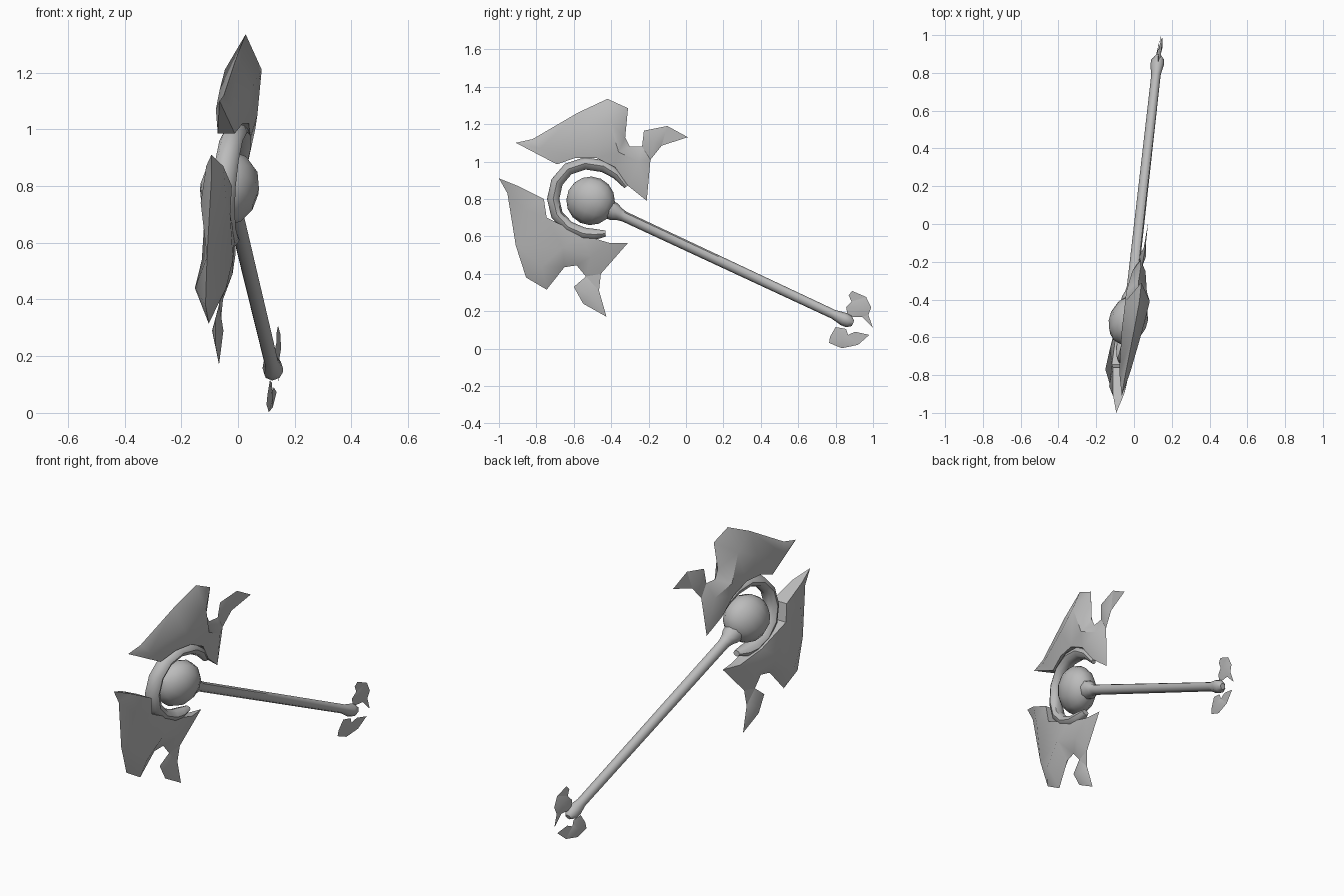
import bpy, bmesh, math
from mathutils import Vector
from mathutils.geometry import delaunay_2d_cdt

if "Cube" in bpy.data.objects:
    bpy.data.objects.remove(bpy.data.objects["Cube"])

mat = bpy.data.materials.new("stone_grey")
mat.use_nodes = True
GREY = (0.5, 0.5, 0.5, 1)
mat.diffuse_color = GREY
mat.node_tree.nodes["Principled BSDF"].inputs["Base Color"].default_value = GREY


def place(y, z, off=0.0):
    """Point on the slightly turned plane of the weapon, pushed sideways by off."""
    return Vector((-0.03 + 0.15 * (y + 0.51) + 0.08 * (z - 0.79) + off, y, z))


def finish(name, bm, angle):
    bmesh.ops.remove_doubles(bm, verts=bm.verts, dist=0.0005)
    bmesh.ops.recalc_face_normals(bm, faces=bm.faces)
    mesh = bpy.data.meshes.new(name)
    bm.to_mesh(mesh)
    bm.free()
    mesh.materials.append(mat)
    mesh.shade_smooth()
    mesh.set_sharp_from_angle(angle=math.radians(angle))
    obj = bpy.data.objects.new(name, mesh)
    bpy.context.collection.objects.link(obj)


def blade(name, sharp, thick, ridge):
    """Lens-like plate: sharp outline, thick inner edge (y, z, t), ridge points (y, z, t)."""
    outline = [(y, z, 0) for y, z in sharp] + thick
    n = len(outline)
    pts = outline + ridge
    loop = [(i, (i + 1) % n) for i in range(n)]
    vs, _, faces, origin, _, _ = delaunay_2d_cdt(
        [Vector(p[:2]) for p in pts], loop, [], 1, 1e-5)
    bm = bmesh.new()
    sides = []
    for s in (1, -1):
        row = [bm.verts.new(place(v.x, v.y, s * pts[o[0]][2])) for v, o in zip(vs, origin)]
        sides.append({o[0]: r for r, o in zip(row, origin)})
        for f in faces:
            bm.faces.new([row[i] for i in f])
    # close the thick inner edge
    a, b = sides
    for i, j in loop:
        if pts[i][2] or pts[j][2]:
            bm.faces.new((a[i], a[j], b[j], b[i]))
    bmesh.ops.remove_doubles(bm, verts=bm.verts, dist=0.0005)
    finish(name, bm, 45)


def tube(name, path, radii, sides, widen=1.0, shift=0.0, angle=50):
    """Sweep a round section along a (y, z) path."""
    bm = bmesh.new()
    path = [Vector(p) for p in path]
    rows = []
    for i, (p, r) in enumerate(zip(path, radii)):
        d = (path[min(i + 1, len(path) - 1)] - path[max(i - 1, 0)]).normalized()
        row = []
        for k in range(sides):
            w = math.tau * k / sides
            q = p + Vector((-d.y, d.x)) * r * math.cos(w)
            row.append(bm.verts.new(place(q.x, q.y, shift + widen * r * math.sin(w))))
        rows.append(row)
    for a, b in zip(rows, rows[1:]):
        for k in range(sides):
            m = (k + 1) % sides
            bm.faces.new((a[k], a[m], b[m], b[k]))
    bm.faces.new(rows[0])
    bm.faces.new(rows[-1])
    finish(name, bm, angle)


# Upper and lower head blades
blade("upper_blade",
      [(-.91, 1.10), (-.82, 1.12), (-.58, 1.26), (-.42, 1.335), (-.31, 1.285),
       (-.325, 1.13), (-.30, 1.08), (-.235, 1.08), (-.225, 1.165), (-.10, 1.19),
       (.01, 1.13), (-.13, 1.085), (-.19, 1.01), (-.21, .79)],
      [(-.31, .87, .02), (-.38, .97, .04), (-.48, 1.02, .045), (-.59, 1.02, .04),
       (-.69, .985, .03)],
      [(-.78, 1.07, .03), (-.41, 1.21, .065), (-.56, 1.14, .055), (-.36, 1.05, .055),
       (-.25, 1.0, .035), (-.17, 1.11, .018)])
blade("lower_blade",
      [(-1.0, .91), (-.955, .83), (-.91, .55), (-.855, .38), (-.745, .315),
       (-.65, .435), (-.585, .445), (-.535, .385), (-.60, .33), (-.55, .24),
       (-.425, .17), (-.465, .31), (-.455, .40), (-.31, .565)],
      [(-.41, .565, .025), (-.56, .61, .04), (-.745, .70, .045), (-.76, .80, .045),
       (-.90, .87, .03)],
      [(-.86, .74, .045), (-.77, .44, .055), (-.66, .54, .055), (-.51, .49, .035),
       (-.52, .29, .02)])

# Open ring around the orb
ring = [(-.32, .865), (-.37, .93), (-.44, .975), (-.54, .99), (-.63, .96), (-.69, .89),
        (-.71, .80), (-.69, .715), (-.63, .65), (-.55, .615), (-.49, .61), (-.43, .615)]
tube("orb_ring", ring, [.012, .026] + [.033] * 8 + [.03, .016], 8, 1.25, .01)

# Orb, slightly flattened sideways, lathed along the shaft direction
start, end = Vector((-.51, .79)), Vector((.87, .145))
axis = (end - start).normalized()
steps = [math.pi * i / 8 for i in range(9)]
tube("orb", [start - axis * .13 * math.cos(a) for a in steps],
     [max(.13 * math.sin(a), .001) for a in steps], 12, .8)

# Shaft with a collar at the orb and a flared foot
length = (end - start).length
tube("shaft", [start + axis * t for t in
               (.10, .14, .17, .20, length - .09, length - .03, length, length + .025)],
     [.052, .048, .034, .028, .025, .036, .034, .016], 8)

# Two loose flakes beside the foot
blade("upper_flake",
      [(.888, .308), (.963, .276), (.99, .22), (.975, .18), (1.0, .11), (.94, .17),
       (.866, .17), (.856, .22), (.885, .25), (.87, .285)], [], [(.935, .225, .01)])
blade("lower_flake",
      [(.80, .115), (.77, .063), (.765, .03), (.834, .002), (.92, .02), (.98, .073),
       (.904, .09), (.866, .073), (.856, .105)], [], [(.835, .05, .01)])
